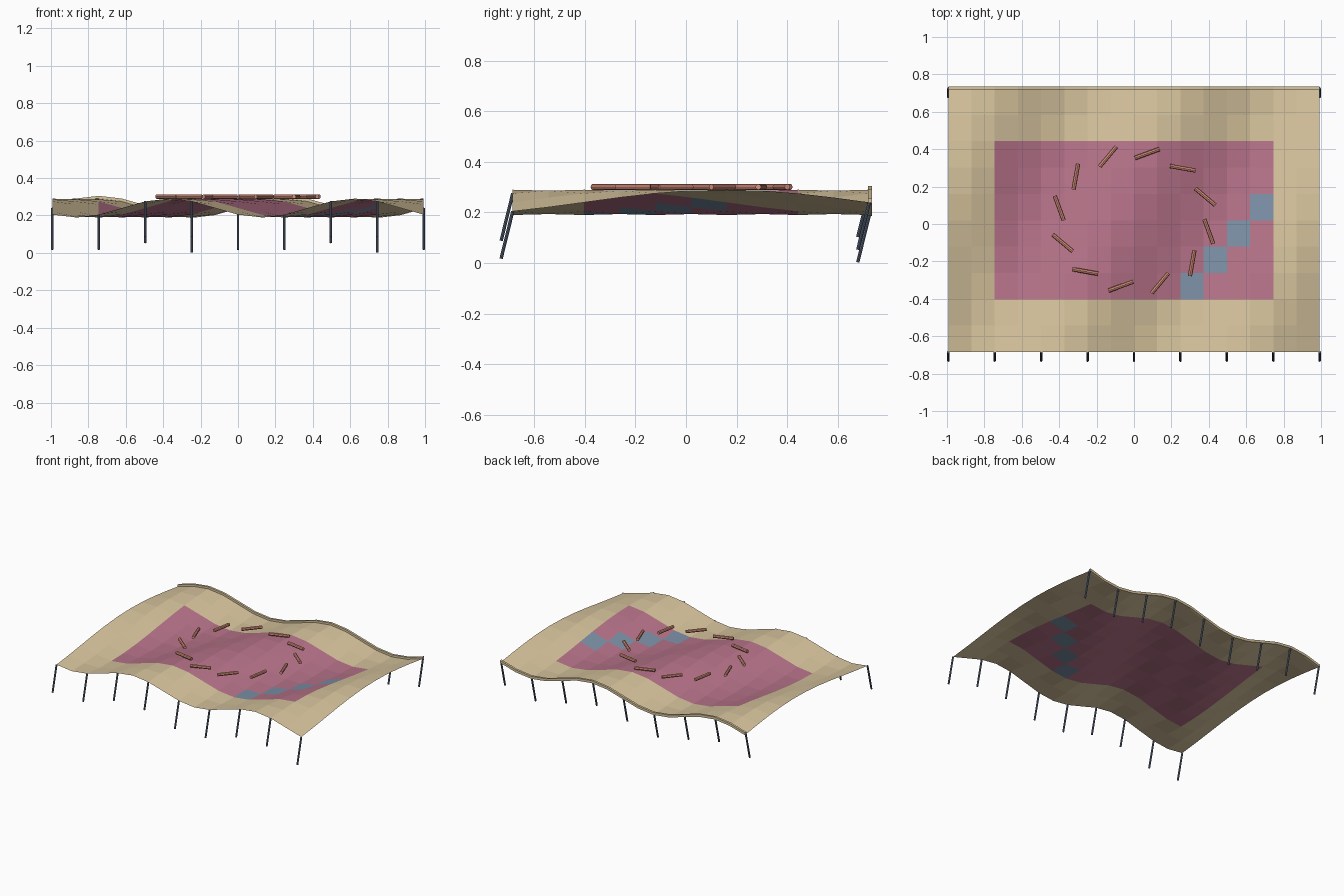
import bpy, bmesh, math
from mathutils import Vector

if "Cube" in bpy.data.objects:
    bpy.data.objects.remove(bpy.data.objects["Cube"])

def mat(name, r, g, b):
    lin = lambda c: ((c / 255 + 0.055) / 1.055) ** 2.4 if c > 10 else c / 3294
    m = bpy.data.materials.new(name)
    m.diffuse_color = (lin(r), lin(g), lin(b), 1)
    m.use_nodes = True
    m.node_tree.nodes["Principled BSDF"].inputs["Base Color"].default_value = m.diffuse_color
    return m

SAND = mat("sand", 216, 197, 158)
ROSE = mat("rose", 184, 116, 138)
BLUE = mat("dusty blue", 125, 145, 168)
CORAL = mat("coral", 220, 145, 125)
SLATE = mat("slate", 92, 105, 126)

NX, NY = 16, 10
X0, X1, Y0, Y1 = -0.993, 0.993, -0.685, 0.725

# Travelling wave: one period per 8 columns, shifted along the depth
def point(i, j):
    z = 0.24 + 0.05 * math.sin(math.pi / 4 * i - math.pi / 8 * (j - NY))
    return Vector((X0 + (X1 - X0) * i / NX, Y0 + (Y1 - Y0) * j / NY, z))

def make(name, bm, *mats):
    me = bpy.data.meshes.new(name)
    bm.to_mesh(me)
    bm.free()
    for m in mats:
        me.materials.append(m)
    ob = bpy.data.objects.new(name, me)
    bpy.context.collection.objects.link(ob)
    return ob

# Straight rod between two points
def rod(name, a, b, radius, sides, material):
    bm = bmesh.new()
    bmesh.ops.create_cone(bm, cap_ends=True, segments=sides, radius1=radius,
                          radius2=radius, depth=(b - a).length)
    ob = make(name, bm, material)
    ob.rotation_mode = 'QUATERNION'
    ob.rotation_quaternion = (b - a).to_track_quat('Z', 'Y')
    ob.location = (a + b) / 2
    return ob

# Wavy sheet with rose centre and a diagonal of blue cells
bm = bmesh.new()
grid = [[bm.verts.new(point(i, j)) for j in range(NY + 1)] for i in range(NX + 1)]
for i in range(NX):
    for j in range(NY):
        f = bm.faces.new((grid[i][j], grid[i + 1][j], grid[i + 1][j + 1], grid[i][j + 1]))
        if 2 <= i <= 13 and 2 <= j <= 7:
            f.material_index = 2 if i >= 10 and j == i - 8 else 1
make("wavy_sheet", bm, SAND, ROSE, BLUE)

# Raised lip along the back edge
bm = bmesh.new()
rings = []
for i in range(NX + 1):
    p = point(i, NY)
    rings.append([bm.verts.new(p + Vector((0, y, z)))
                  for y, z in ((-0.006, -0.003), (0.01, -0.003), (0.01, 0.015), (-0.006, 0.015))])
for a, b in zip(rings, rings[1:]):
    for k in range(4):
        bm.faces.new((a[k], a[(k + 1) % 4], b[(k + 1) % 4], b[k]))
bm.faces.new(rings[0])
bm.faces.new(rings[-1][::-1])
bmesh.ops.recalc_face_normals(bm, faces=bm.faces)
make("back_lip", bm, SAND)

# Leaning posts under front and back edges
for side, j in (("front", 0), ("back", NY)):
    for k in range(0, NX + 1, 2):
        top = point(k, j)
        rod(f"{side}_post_{k // 2 + 1}", top + Vector((0, -0.046, -0.187)),
            top, 0.0065, 8, SLATE)

# Ring of short level rods above the sheet
for n in range(12):
    t = math.radians(80 - 30 * n)
    c = Vector((0.406 * math.cos(t), 0.022 + 0.36 * math.sin(t), 0.301))
    d = t - math.radians(60)
    h = Vector((math.cos(d), math.sin(d), 0)) * 0.07
    rod(f"ring_rod_{n + 1}", c - h, c + h, 0.0115, 8, CORAL)
